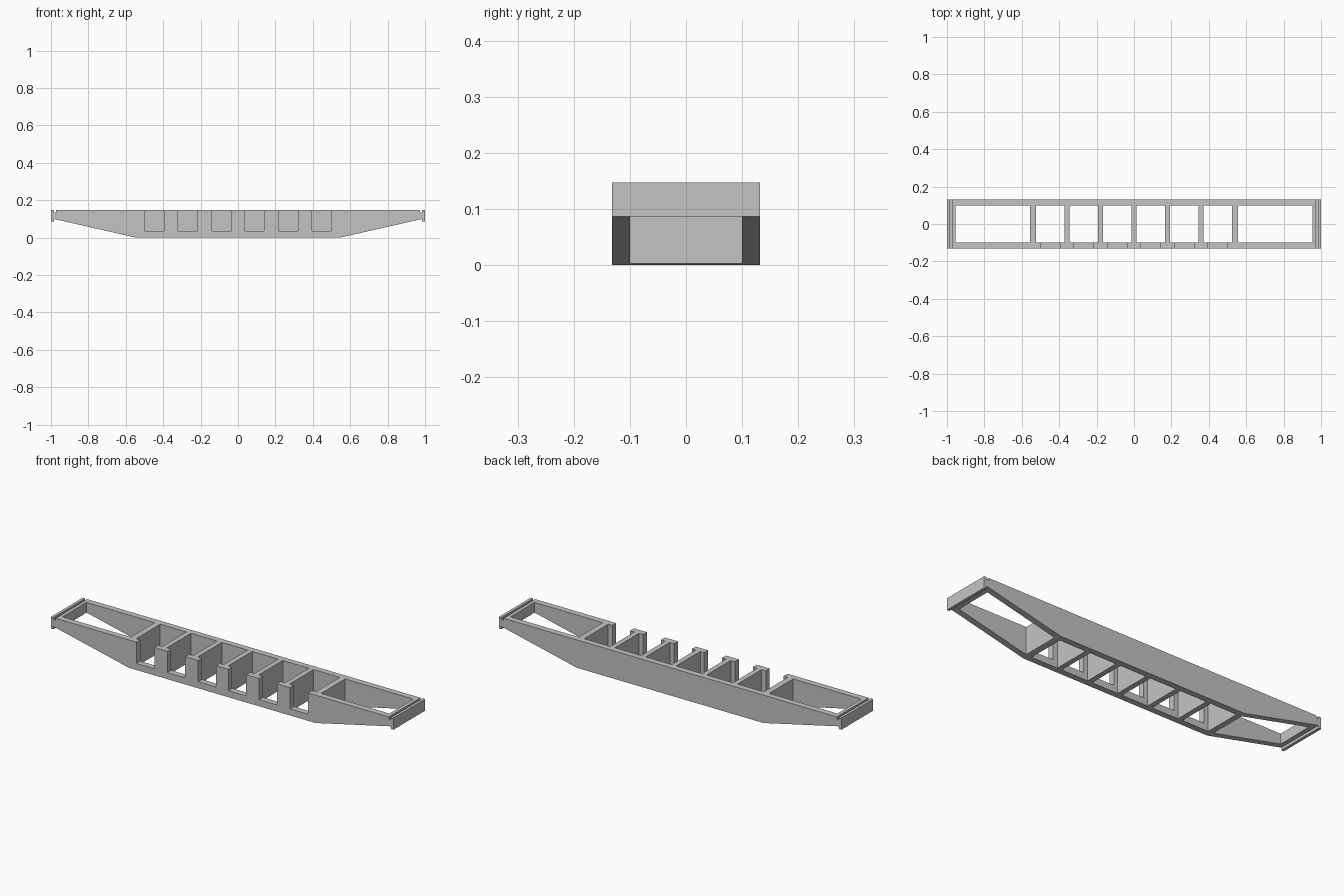
import bpy
import bmesh

cube = bpy.data.objects.get("Cube")
if cube:
    bpy.data.objects.remove(cube, do_unlink=True)

HALF_WIDTH = 0.132
INNER = 0.1
TOP = 0.147

grey = bpy.data.materials.new("plain grey")
grey.use_nodes = True
colour = (0.55, 0.55, 0.55, 1)
grey.diffuse_color = colour
grey.node_tree.nodes["Principled BSDF"].inputs["Base Color"].default_value = colour


def add_object(name, bm):
    bmesh.ops.recalc_face_normals(bm, faces=bm.faces)
    mesh = bpy.data.meshes.new(name)
    bm.to_mesh(mesh)
    bm.free()
    obj = bpy.data.objects.new(name, mesh)
    mesh.materials.append(grey)
    bpy.context.collection.objects.link(obj)
    return obj


def prism(bm, outline, y0, y1):
    """Extrude an x-z outline along y."""
    face = bm.faces.new([bm.verts.new((x, y0, z)) for x, z in outline])
    moved = bmesh.ops.extrude_face_region(bm, geom=[face])["geom"]
    verts = [v for v in moved if isinstance(v, bmesh.types.BMVert)]
    bmesh.ops.translate(bm, verts=verts, vec=(0, y1 - y0, 0))


def cut(obj, name, spans, y0, y1, z0, z1):
    """Cut a row of boxes, given by their x spans, out of an object."""
    bm = bmesh.new()
    for x0, x1 in spans:
        prism(bm, [(x0, z0), (x1, z0), (x1, z1), (x0, z1)], y0, y1)
    cutter = add_object(name, bm)
    cutter.hide_render = True
    mod = obj.modifiers.new(name, "BOOLEAN")
    mod.operation = "DIFFERENCE"
    mod.solver = "EXACT"
    mod.object = cutter
    bpy.context.view_layer.objects.active = obj
    bpy.ops.object.modifier_apply(modifier=name)
    bpy.data.objects.remove(cutter, do_unlink=True)


# Tapered beam with an end flange and a groove across the top at each end
half = [(0.545, 0), (0.985, 0.1), (0.985, 0.086), (1, 0.086), (1, TOP),
        (0.985, TOP), (0.985, 0.135), (0.973, 0.135), (0.973, TOP)]
outline = half + [(-x, z) for x, z in reversed(half)]
bm = bmesh.new()
prism(bm, outline, -HALF_WIDTH, HALF_WIDTH)
frame = add_object("beam_frame", bm)

# Open bays, leaving the cross ribs and end bars standing
ribs = [-0.54, -0.358, -0.178, 0, 0.178, 0.358, 0.54]
walls = [-0.97] + ribs + [0.97]
bays = []
for a, b in zip(walls, walls[1:]):
    t0 = 0.016 if abs(a) > 0.5 else 0.0135
    t1 = 0.016 if abs(b) > 0.5 else 0.0135
    bays.append((a + t0, b - t1))
cut(frame, "bay_cutter", bays, -INNER, INNER, -0.1, 0.3)

# Open-topped slots in the front wall, one for each middle bay
slots = [(c - 0.052, c + 0.052) for c in (-0.448, -0.268, -0.088, 0.088, 0.268, 0.448)]
cut(frame, "slot_cutter", slots, -0.2, -0.08, 0.035, 0.3)

for polygon in frame.data.polygons:
    polygon.use_smooth = False
    polygon.material_index = 0
